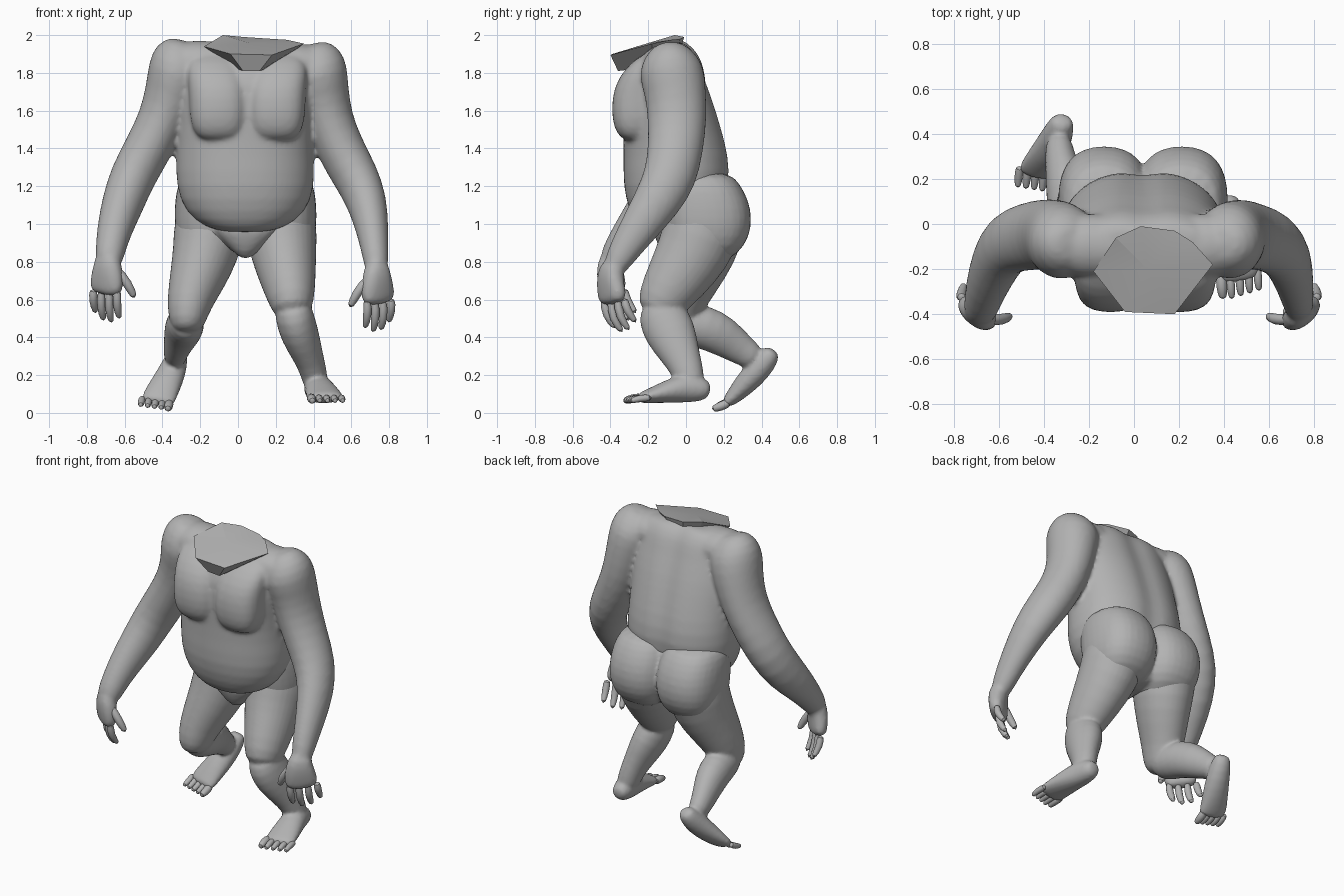
import bpy, bmesh, math
from mathutils import Vector

if "Cube" in bpy.data.objects:
    bpy.data.objects.remove(bpy.data.objects["Cube"])

skin = bpy.data.materials.new("grey_skin")
skin.use_nodes = True
GREY = (0.45, 0.45, 0.45, 1)
skin.diffuse_color = GREY
skin.node_tree.nodes["Principled BSDF"].inputs["Base Color"].default_value = GREY


def finish(name, bm, subdiv=0, angle=60):
    bmesh.ops.recalc_face_normals(bm, faces=bm.faces)
    mesh = bpy.data.meshes.new(name)
    bm.to_mesh(mesh)
    bm.free()
    ob = bpy.data.objects.new(name, mesh)
    bpy.context.collection.objects.link(ob)
    mesh.materials.append(skin)
    if subdiv:
        mod = ob.modifiers.new("smooth", 'SUBSURF')
        mod.levels = mod.render_levels = subdiv
    bpy.ops.object.select_all(action='DESELECT')
    ob.select_set(True)
    bpy.context.view_layer.objects.active = ob
    bpy.ops.object.shade_smooth_by_angle(angle=math.radians(angle))
    return ob


def loft(name, stations, sides=16, power=2.0, side=(1, 0, 0), upright=False, groove=0):
    """Skin rings (x, y, z, width, depth), level if upright, else square to their path."""
    bm = bmesh.new()
    pts = [Vector(s[:3]) for s in stations]
    rings = []
    for i, s in enumerate(stations):
        t = (pts[min(i + 1, len(pts) - 1)] - pts[max(i - 1, 0)]).normalized()
        if upright:
            t = Vector((0, 0, 1))
        u = Vector(side)
        u = (u - t * u.dot(t)).normalized()
        v = t.cross(u)
        ring = []
        for k in range(sides):
            a = 2 * math.pi * k / sides
            c, d = math.cos(a), math.sin(a)
            c = math.copysign(abs(c) ** (2 / power), c)
            d = math.copysign(abs(d) ** (2 / power), d)
            p = pts[i] + u * c * s[3] + v * d * s[4]
            if groove and p.y > pts[i].y:          # hollow along the spine
                p.y -= groove * math.exp(-((p.x - pts[i].x) / 0.06) ** 2)
            ring.append(bm.verts.new(p))
        rings.append(ring)
    for r, q in zip(rings, rings[1:]):
        for k in range(sides):
            n = (k + 1) % sides
            bm.faces.new((r[k], r[n], q[n], q[k]))
    bm.faces.new(rings[0])
    bm.faces.new(rings[-1])
    return finish(name, bm, subdiv=1)


def merge(name, parts, voxel=.014, rounds=5):
    """Fuse overlapping parts into one skin and soften the seams."""
    bpy.ops.object.select_all(action='DESELECT')
    for ob in parts:
        ob.select_set(True)
    bpy.context.view_layer.objects.active = parts[0]
    bpy.ops.object.convert(target='MESH')
    bpy.ops.object.join()
    body = bpy.context.view_layer.objects.active
    body.name = name
    fuse = body.modifiers.new("fuse", 'REMESH')
    fuse.mode = 'VOXEL'
    fuse.voxel_size = voxel
    fuse.use_smooth_shade = True
    soft = body.modifiers.new("soften", 'SMOOTH')
    soft.iterations = rounds
    soft.factor = .5


def digit(name, a, b, c, r):
    """A finger or toe bending at b."""
    loft(name, [(*a, r, r), (*b, r, r), (*c, r * .7, r * .7)], sides=8)


# Torso: belly, ribcage, and a yoke across the shoulders
upper = [loft("torso", [
    (.04, -.12, .955, .10, .08), (.04, -.10, .98, .21, .15), (.04, -.065, 1.06, .32, .235),
    (.04, -.045, 1.20, .37, .29), (.035, -.045, 1.36, .365, .285), (.04, -.07, 1.52, .36, .265),
    (.045, -.10, 1.68, .37, .245), (.05, -.115, 1.80, .36, .21), (.05, -.09, 1.89, .33, .155),
    (.05, -.075, 1.94, .28, .10), (.05, -.07, 1.965, .22, .06)],
    sides=32, power=2.2, upright=True, groove=.03),
    loft("shoulder_yoke", [
        (-.36, -.085, 1.85, .09, .08), (-.30, -.09, 1.86, .14, .115), (-.15, -.10, 1.85, .15, .125),
        (.05, -.10, 1.83, .14, .12), (.25, -.10, 1.84, .15, .12),
        (.41, -.09, 1.845, .14, .11), (.46, -.085, 1.84, .09, .08)], side=(0, 1, 0))]

# Chest muscles
for tag, sx in (("right", -1), ("left", 1)):
    cx = .05 + sx * .153
    upper.append(loft(tag + "_chest_muscle", [
        (cx, -.26, 1.44, .07, .05), (cx, -.265, 1.465, .125, .10), (cx, -.265, 1.55, .155, .13),
        (cx, -.25, 1.67, .158, .145), (cx + sx * .01, -.22, 1.77, .158, .145),
        (cx + sx * .03, -.18, 1.86, .14, .11), (cx + sx * .03, -.15, 1.91, .08, .06)],
        power=2.6, upright=True))

# Neck stump: a slanted flat cap over a tapering collar
cap = [(-.18, -.21, 1.94), (-.08, -.06, 2.0), (.03, -.01, 1.99), (.18, -.03, 1.98),
       (.26, -.08, 1.975), (.35, -.18, 1.955), (.18, -.40, 1.895), (-.04, -.39, 1.90)]
bm = bmesh.new()
top = [bm.verts.new(p) for p in cap]
low = [bm.verts.new((.07 + (x - .07) * .4, -.20 + (y + .20) * .8, 1.815 + .1 * (y + .35)))
       for x, y, z in cap]
hub = bm.verts.new((.06, -.2, 1.958))
for k in range(len(cap)):
    n = (k + 1) % len(cap)
    bm.faces.new((top[k], top[n], low[n], low[k]))
    bm.faces.new((top[k], top[n], hub))
bm.faces.new(low)
finish("neck_stump", bm, angle=15)

# Arms
upper.append(loft("right_arm", [
    (-.27, -.09, 1.97, .08, .07), (-.295, -.085, 1.91, .15, .14), (-.315, -.08, 1.82, .165, .18),
    (-.345, -.055, 1.70, .15, .17), (-.40, -.045, 1.55, .13, .16),
    (-.475, -.055, 1.40, .13, .155), (-.56, -.08, 1.25, .125, .145), (-.61, -.16, 1.11, .115, .135),
    (-.655, -.28, .97, .095, .105), (-.68, -.375, .84, .078, .08), (-.685, -.405, .78, .07, .065)]))
upper.append(loft("left_arm", [
    (.38, -.09, 1.955, .08, .07), (.405, -.085, 1.89, .145, .14), (.42, -.08, 1.81, .165, .18),
    (.445, -.055, 1.70, .145, .165), (.48, -.045, 1.55, .13, .16),
    (.54, -.055, 1.40, .13, .15), (.625, -.08, 1.25, .125, .145), (.685, -.15, 1.12, .11, .13),
    (.715, -.27, .95, .085, .10), (.73, -.36, .81, .068, .075), (.735, -.39, .74, .06, .055)]))

# Hands: flat palm, four curled fingers and a thumb
for tag, sx, wx, wz in (("right", -1, .69, .83), ("left", 1, .735, .78)):
    def at(x, y, z):
        return (sx * (wx + x), -.395 + y, wz + z)
    upper.append(loft(tag + "_palm", [
        (*at(0, .01, .03), .06, .055), (*at(0, -.01, -.06), .085, .06),
        (*at(.005, 0, -.14), .105, .052), (*at(.01, .01, -.21), .10, .045)],
        side=(sx * .8, .6, 0), power=2.4))
    for i in range(4):
        x, y = -.052 + .042 * i, -.04 + .036 * i
        drop = (0, -.02, -.01, .03)[i]
        digit(f"{tag}_finger_{i + 1}", at(x, y, -.17), at(x + .005, y + .01, -.265 + drop),
              at(x - .012, y + .065, -.335 + drop), .025)
    digit(tag + "_thumb", at(-.04, -.03, -.06), at(-.11, -.03, -.15),
          at(-.145, -.01, -.225), .028)

merge("upper_body", upper)

# Pelvis, groin and buttocks
hips = [loft("pelvis", [
    (.04, .08, .83, .07, .09), (.04, .07, .88, .15, .15), (.04, .05, .98, .27, .19),
    (.04, .03, 1.10, .34, .21), (.04, .02, 1.20, .33, .20), (.04, .01, 1.26, .26, .16)],
    sides=24, upright=True),
    loft("groin", [(.04, -.04, .82, .03, .04), (.04, -.06, .87, .08, .08),
                   (.04, -.07, .95, .17, .10), (.04, -.08, 1.02, .24, .11)])]
for tag, sx in (("right", -1), ("left", 1)):
    cx = .04 + sx * .172
    hips.append(loft(tag + "_buttock", [
        (cx, .10, .79, .08, .08), (cx, .11, .84, .16, .17), (cx, .115, .93, .20, .225),
        (cx, .115, 1.03, .21, .24), (cx, .10, 1.13, .205, .235), (cx, .075, 1.21, .19, .215),
        (cx, .055, 1.28, .15, .18)], power=2.4, upright=True))
merge("hips", hips, voxel=.013, rounds=2)

# Left leg, planted
merge("left_leg", [loft("left_thigh", [
    (.225, .12, 1.16, .15, .17), (.225, .10, 1.0, .20, .22), (.24, .04, .85, .18, .20),
    (.265, -.05, .71, .152, .17), (.285, -.135, .585, .122, .135), (.29, -.16, .51, .09, .10)]),
    loft("left_shin", [
        (.285, -.15, .60, .09, .09), (.295, -.13, .52, .105, .135), (.325, -.08, .42, .105, .14),
        (.365, -.035, .32, .085, .11), (.40, .01, .22, .07, .085), (.42, .035, .12, .07, .075)]),
    loft("left_foot", [
        (.415, .13, .115, .04, .035), (.417, .09, .125, .06, .065), (.42, .01, .135, .075, .082),
        (.44, -.09, .115, .088, .064), (.458, -.19, .09, .10, .04), (.468, -.26, .075, .10, .026)])],
    voxel=.011)

# Right leg, trailing with the heel raised
merge("right_leg", [loft("right_thigh", [
    (-.145, .12, 1.16, .15, .17), (-.145, .11, 1.0, .20, .22), (-.17, .07, .85, .18, .20),
    (-.215, .01, .71, .152, .17), (-.26, -.04, .58, .122, .14), (-.27, -.07, .48, .10, .12),
    (-.27, -.08, .42, .06, .07)]),
    loft("right_shin", [
        (-.27, -.10, .50, .08, .08), (-.275, -.02, .475, .10, .11), (-.285, .10, .455, .105, .12),
        (-.305, .20, .405, .09, .11), (-.33, .30, .33, .066, .082), (-.335, .39, .27, .06, .065)]),
    loft("right_foot", [
        (-.315, .465, .335, .04, .03), (-.32, .445, .305, .058, .06), (-.345, .38, .225, .075, .07),
        (-.385, .305, .145, .085, .06), (-.42, .245, .08, .094, .04), (-.43, .21, .05, .09, .028)])],
    voxel=.011)

# Toes, big toe first
for i in range(5):
    r = .027 if i == 0 else .021
    x = .385 + i * .04
    y = -.245 + .012 * max(0, i - 1)
    digit(f"left_toe_{i + 1}", (x, y + .03, .08), (x + .005, y - .04, .078),
          (x + .01, y - .09, .06), r)
    x = -.362 - i * .036
    y = .215 + .006 * i
    digit(f"right_toe_{i + 1}", (x, y + .02, .06 + .006 * i), (x - .006, y - .03, .033 + .005 * i),
          (x - .01, y - .08, .02 + .005 * i), r)
